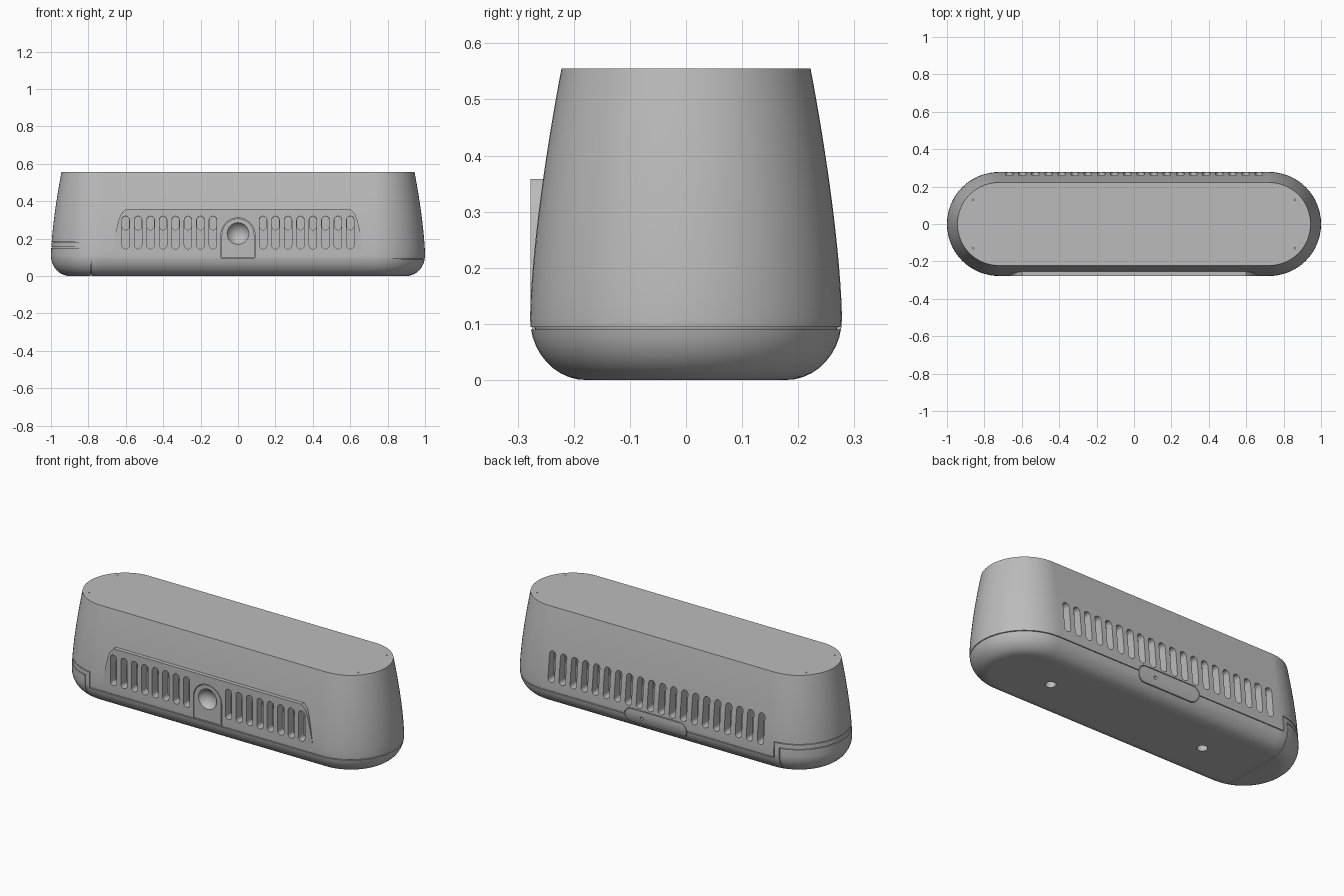
import bpy, bmesh
from math import sin, cos, pi

if "Cube" in bpy.data.objects:
    bpy.data.objects.remove(bpy.data.objects["Cube"])

HEIGHT, STRAIGHT, FRONT = 0.555, 0.722, -0.2775

grey = bpy.data.materials.new("matte grey")
grey.use_nodes = True
grey.diffuse_color = (0.5, 0.5, 0.5, 1)
grey.node_tree.nodes["Principled BSDF"].inputs["Base Color"].default_value = grey.diffuse_color


def finish(name, bm):
    bmesh.ops.recalc_face_normals(bm, faces=bm.faces)
    mesh = bpy.data.meshes.new(name)
    bm.to_mesh(mesh)
    bm.free()
    mesh.materials.append(grey)
    ob = bpy.data.objects.new(name, mesh)
    bpy.context.scene.collection.objects.link(ob)
    return ob


def boolean(target, cutter, op='DIFFERENCE', keep=False):
    mod = target.modifiers.new("cut", 'BOOLEAN')
    mod.object, mod.operation, mod.solver = cutter, op, 'MANIFOLD'
    bpy.context.view_layer.objects.active = target
    bpy.ops.object.modifier_apply(modifier=mod.name)
    if not keep:
        bpy.data.objects.remove(cutter)


def prisms(name, outlines):
    """Extrude each (xz outline, y0, y1) along y into one mesh."""
    bm = bmesh.new()
    for pts, y0, y1 in outlines:
        a = [bm.verts.new((x, y0, z)) for x, z in pts]
        b = [bm.verts.new((x, y1, z)) for x, z in pts]
        bm.faces.new(a)
        bm.faces.new(b)
        for i in range(len(a)):
            j = (i + 1) % len(a)
            bm.faces.new((a[i], a[j], b[j], b[i]))
    return finish(name, bm)


def arc(cx, cz, r, start, n=10):
    return [(cx + r * cos(start + pi * i / n), cz + r * sin(start + pi * i / n))
            for i in range(n + 1)]


def upright_pill(x, z0, z1, r):
    return arc(x, z1, r, 0) + arc(x, z0, r, pi)


def flat_pill(half, z, r):
    return arc(half - r, z, r, -pi / 2) + arc(r - half, z, r, pi / 2)


def arch(r, base):
    return [(-r, base), (r, base)] + arc(0, 0.22, r, 0, 24)


def stadium_loft(name, inset=0.0):
    """Tapered stadium: rounded foot, then a gentle curve inward to the top."""
    rings = []
    for i in range(11):
        a = pi / 2 * i / 10
        rings.append((0.178 + 0.1 * sin(a), 0.11 - 0.11 * cos(a) + inset * cos(a)))
    for i in range(1, 15):
        t = i / 14
        rings.append((0.278 - 0.056 * t ** 1.5, 0.11 + (HEIGHT - 0.11) * t))
    bm = bmesh.new()
    loops = []
    for r, z in rings:
        pts = arc(STRAIGHT, 0, r - inset, -pi / 2, 32) + arc(-STRAIGHT, 0, r - inset, pi / 2, 32)
        loops.append([bm.verts.new((x, y, z)) for x, y in pts])
    bm.faces.new(loops[0])
    bm.faces.new(loops[-1])
    for a, b in zip(loops, loops[1:]):
        for i in range(len(a)):
            j = (i + 1) % len(a)
            bm.faces.new((a[i], a[j], b[j], b[i]))
    return finish(name, bm)


def cylinder(bm, x, y, z, r, depth):
    new = bmesh.ops.create_cone(bm, cap_ends=True, segments=24, radius1=r, radius2=r, depth=depth)
    bmesh.ops.translate(bm, verts=new["verts"], vec=(x, y, z))


# Housing with upright front panel
housing = stadium_loft("housing")
side = [(0.672, 0.10), (0.668, 0.16), (0.655, 0.23), (0.638, 0.30), (0.625, 0.333), (0.60, 0.358)]
panel = prisms("front_panel", [(side + [(-x, z) for x, z in reversed(side)], FRONT, -0.18)])
boolean(housing, panel, 'UNION')

# Vent slots, deeper in their upper part
front_x = [s * (0.134 + 0.0667 * i) for i in range(8) for s in (-1, 1)]
back_x = [-0.668 + 1.336 * i / 19 for i in range(20)]
for z0, r, depth in ((0.165, 0.02, 0.05), (0.265, 0.0185, 0.085)):
    cuts = [(upright_pill(x, z0, 0.3, r), -0.32, FRONT + depth) for x in front_x]
    cuts += [(upright_pill(x, z0, 0.3, r), 0.27 - depth, 0.32) for x in back_x]
    boolean(housing, prisms("slot_cutter", cuts))

# Seams: stepped lid line and end door, kept shallow by removing an inner core
core = stadium_loft("core_cutter", 0.007)
lid_line = [(1.1, 0.09), (1.1, 0.094), (-0.753, 0.094), (-0.753, 0.182),
            (-1.1, 0.182), (-1.1, 0.178), (-0.757, 0.178), (-0.757, 0.09)]
door_line = [(-0.784, -0.1), (-0.784, 0.154), (-1.1, 0.154),
             (-1.1, 0.15), (-0.788, 0.15), (-0.788, -0.1)]
seams = prisms("seam_cutter", [(line, -0.4, 0.4) for line in (lid_line, door_line)])
boolean(seams, prisms("hatch_gap", [(flat_pill(0.198, 0.09, 0.043), 0.1, 0.5)]))
hatch = prisms("hatch_cutter", [(flat_pill(0.2, 0.09, 0.045), 0.15, 0.4)])
boolean(hatch, prisms("hatch_inner", [(flat_pill(0.196, 0.09, 0.041), 0.1, 0.5)]))
for cutter in (seams, hatch):
    boolean(cutter, core, keep=True)
    boolean(housing, cutter)
bpy.data.objects.remove(core)

# Reset pinhole, underside screw holes and pin holes in the top
pinhole = arc(0.09, 0.09, 0.009, 0) + arc(0.09, 0.09, 0.009, pi)[1:-1]
boolean(housing, prisms("pinhole_cutter", [(pinhole, 0.25, 0.4)]))
bm = bmesh.new()
for x in (-0.45, 0.55):
    cylinder(bm, x, 0, 0, 0.028, 0.12)
for x in (-0.86, 0.86):
    for y in (-0.13, 0.13):
        cylinder(bm, x, y, HEIGHT, 0.004, 0.02)
boolean(housing, finish("hole_cutter", bm))

# Arched button surround with a round dish
boolean(housing, prisms("arch_pocket", [(arch(0.091, 0.0965), -0.32, -0.24)]))
surround = prisms("button_surround", [(arch(0.087, 0.1), FRONT, -0.225)])
bm = bmesh.new()
bmesh.ops.create_uvsphere(bm, u_segments=48, v_segments=32, radius=0.0655)
bmesh.ops.translate(bm, verts=bm.verts, vec=(0, FRONT - 0.0305, 0.227))
boolean(surround, finish("dish_cutter", bm))

# Smooth shading with crisp edges
for ob in (housing, surround):
    bpy.ops.object.select_all(action='DESELECT')
    ob.select_set(True)
    bpy.context.view_layer.objects.active = ob
    bpy.ops.object.shade_smooth_by_angle(angle=pi / 6)
    weighted = ob.modifiers.new("weighted", 'WEIGHTED_NORMAL')
    weighted.keep_sharp = True
